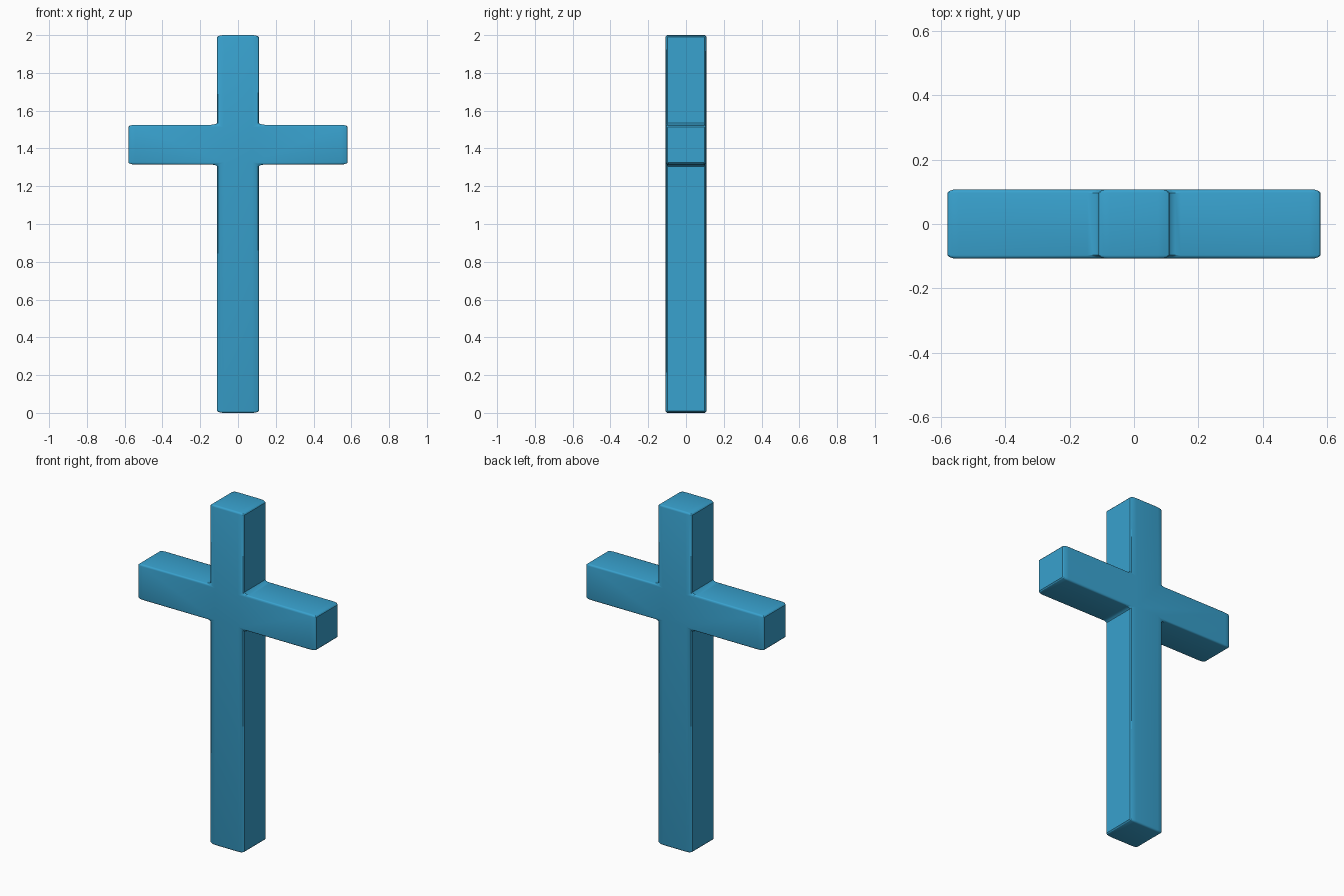
import bpy, bmesh

if "Cube" in bpy.data.objects:
    bpy.data.objects.remove(bpy.data.objects["Cube"])

STRETCH = 3.2          # edges are rounded before widening, so rounding is longer along x
ROUND = 0.011
POST, ARM, DEPTH = 0.11, 0.58, 0.108
ARM_LOW, ARM_TOP, HEIGHT = 1.315, 1.525, 2.0

# Right half of the outline, mirrored to complete the cross
half = [(POST, 0), (POST, ARM_LOW), (ARM, ARM_LOW),
        (ARM, ARM_TOP), (POST, ARM_TOP), (POST, HEIGHT)]
outline = half + [(-x, z) for x, z in reversed(half)]

# Extrude the outline through the depth
bm = bmesh.new()
face = bm.faces.new([bm.verts.new((x / STRETCH, -DEPTH, z)) for x, z in outline])
ext = bmesh.ops.extrude_face_region(bm, geom=[face], use_keep_orig=True)
bmesh.ops.translate(bm, vec=(0, 2 * DEPTH, 0),
                    verts=[v for v in ext["geom"] if isinstance(v, bmesh.types.BMVert)])
bmesh.ops.recalc_face_normals(bm, faces=bm.faces)

# Round every edge, then widen to final size
bmesh.ops.bevel(bm, geom=bm.edges[:], offset=ROUND, offset_type='OFFSET',
                segments=3, profile=0.5, affect='EDGES', clamp_overlap=True)
bmesh.ops.scale(bm, vec=(STRETCH, 1, 1), verts=bm.verts)
bmesh.ops.recalc_face_normals(bm, faces=bm.faces)

mesh = bpy.data.meshes.new("cross")
bm.to_mesh(mesh)
bm.free()
cross = bpy.data.objects.new("cross", mesh)
bpy.context.collection.objects.link(cross)

# Blue finish
blue = bpy.data.materials.new("blue")
blue.diffuse_color = (0.04, 0.36, 0.62, 1)
blue.use_nodes = True
blue.node_tree.nodes["Principled BSDF"].inputs["Base Color"].default_value = blue.diffuse_color
mesh.materials.append(blue)

bpy.context.view_layer.objects.active = cross
cross.select_set(True)
bpy.ops.object.shade_smooth_by_angle()
